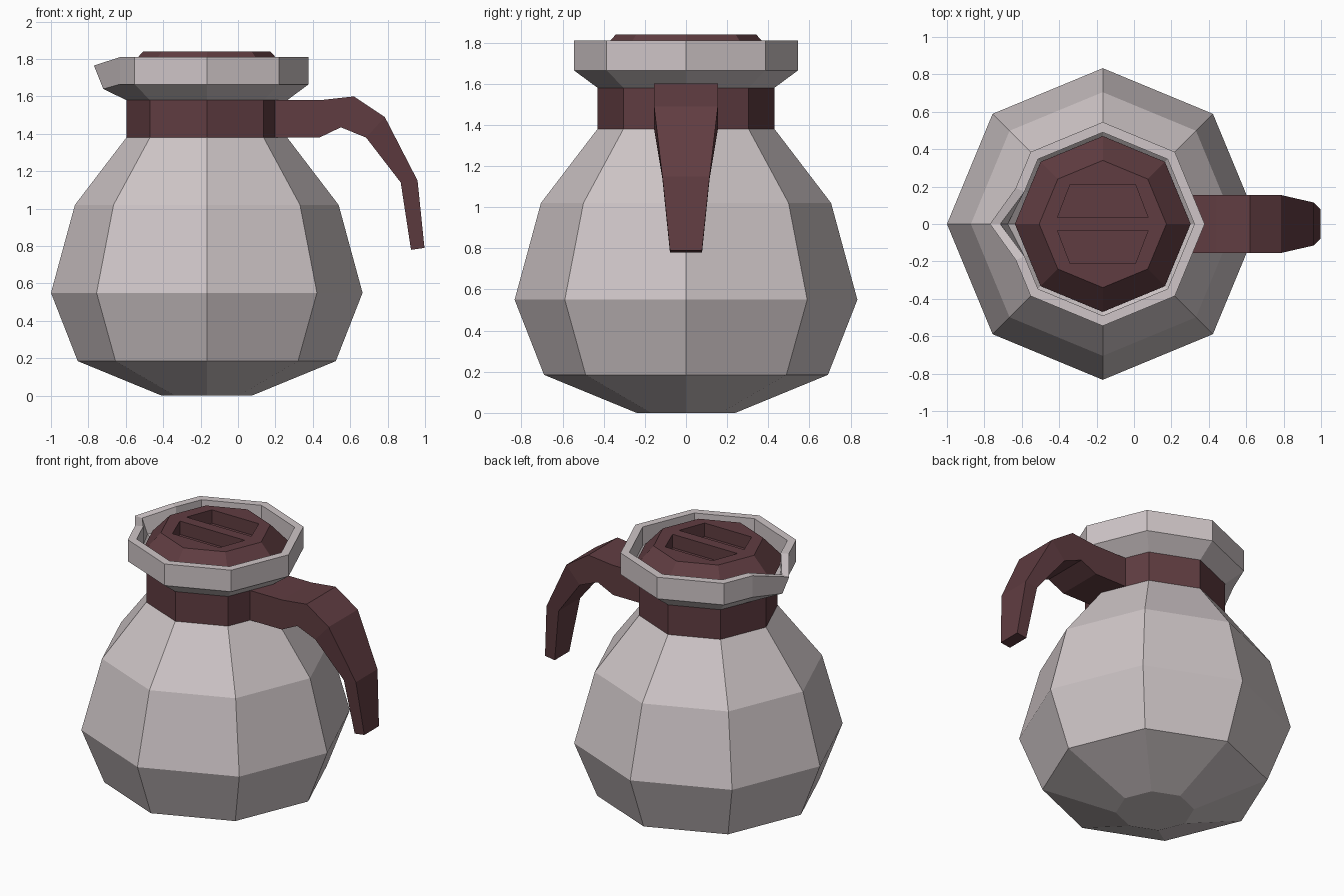
import bpy, bmesh
from math import cos, sin, pi

cube = bpy.data.objects.get("Cube")
if cube:
    bpy.data.objects.remove(cube, do_unlink=True)

CX = -0.167   # axis of the pot
SIDES = 8


def material(name, rgb):
    m = bpy.data.materials.new(name)
    m.use_nodes = True
    m.diffuse_color = (*rgb, 1)
    m.node_tree.nodes["Principled BSDF"].inputs["Base Color"].default_value = (*rgb, 1)
    return m


GREY = material("pale_grey", (0.62, 0.56, 0.57))
MAROON = material("dark_maroon", (0.117, 0.046, 0.053))


def octagon(r, z):
    return [(CX + r * cos(2 * pi * i / SIDES), r * sin(2 * pi * i / SIDES), z)
            for i in range(SIDES)]


def spouted(r, z, tip_x, tip_z):
    """Octagon whose -x corner is drawn out, with kinks halfway along its edges."""
    p = octagon(r, z)
    mid = [tuple((a + b) / 2 for a, b in zip(p[4], p[k])) for k in (3, 5)]
    return p[:4] + [mid[0], (tip_x, 0, tip_z), mid[1]] + p[5:]


def loft(name, rings, mat, cap_start=False, cap_end=False):
    """Skin a stack of matching rings with flat faces."""
    bm = bmesh.new()
    loops = [[bm.verts.new(p) for p in ring] for ring in rings]
    for a, b in zip(loops, loops[1:]):
        for i in range(len(a)):
            j = (i + 1) % len(a)
            bm.faces.new((a[i], a[j], b[j], b[i]))
    if cap_start:
        bm.faces.new(loops[0][::-1])
    if cap_end:
        bm.faces.new(loops[-1])
    if cap_start or cap_end:
        bmesh.ops.recalc_face_normals(bm, faces=bm.faces)
    mesh = bpy.data.meshes.new(name)
    bm.to_mesh(mesh)
    bm.free()
    mesh.materials.append(mat)
    obj = bpy.data.objects.new(name, mesh)
    bpy.context.collection.objects.link(obj)
    return obj


# Pot body
loft("pot_body", [octagon(r, z) for r, z in
                  ((0.24, 0), (0.69, 0.185), (0.833, 0.55), (0.705, 1.02), (0.43, 1.38))],
     GREY, cap_start=True)

# Neck band
loft("neck_band", [octagon(0.43, 1.38), octagon(0.43, 1.58)], MAROON)

# Rim with pouring spout, outside up and then down the inside
loft("rim", [spouted(0.43, 1.58, CX - 0.43, 1.58),
             spouted(0.545, 1.665, -0.72, 1.64),
             spouted(0.545, 1.81, -0.77, 1.765),
             spouted(0.49, 1.81, -0.715, 1.765),
             spouted(0.49, 1.685, -0.675, 1.665),
             spouted(0.40, 1.60, CX - 0.40, 1.60)], GREY)

# Lid with two finger slots
lid = loft("lid", [octagon(0.40, 1.60), octagon(0.47, 1.70), octagon(0.34, 1.84)],
           MAROON, True, True)
for side in (-1, 1):
    outline = [(-0.242, 0.035), (0.242, 0.035), (0.175, 0.21), (-0.175, 0.21)]
    cutter = loft("slot_cutter", [[(CX + x, side * y, z) for x, y in outline]
                                  for z in (1.75, 1.9)], MAROON, True, True)
    cutter.hide_render = True
    cut = lid.modifiers.new("slot", 'BOOLEAN')
    cut.object, cut.operation, cut.solver = cutter, 'DIFFERENCE', 'EXACT'
    bpy.context.view_layer.objects.active = lid
    bpy.ops.object.modifier_apply(modifier=cut.name)
    bpy.data.objects.remove(cutter, do_unlink=True)

# Handle: upper point, lower point and half width of each section
sections = [((0.17, 1.58), (0.17, 1.38), 0.155),
            ((0.44, 1.58), (0.435, 1.38), 0.155),
            ((0.62, 1.60), (0.55, 1.435), 0.155),
            ((0.785, 1.49), (0.685, 1.38), 0.155),
            ((0.96, 1.15), (0.87, 1.14), 0.115),
            ((0.997, 0.79), (0.925, 0.78), 0.078)]
loft("handle", [[(u[0], -w, u[1]), (u[0], w, u[1]), (l[0], w, l[1]), (l[0], -w, l[1])]
                for u, l, w in sections], MAROON, True, True)
